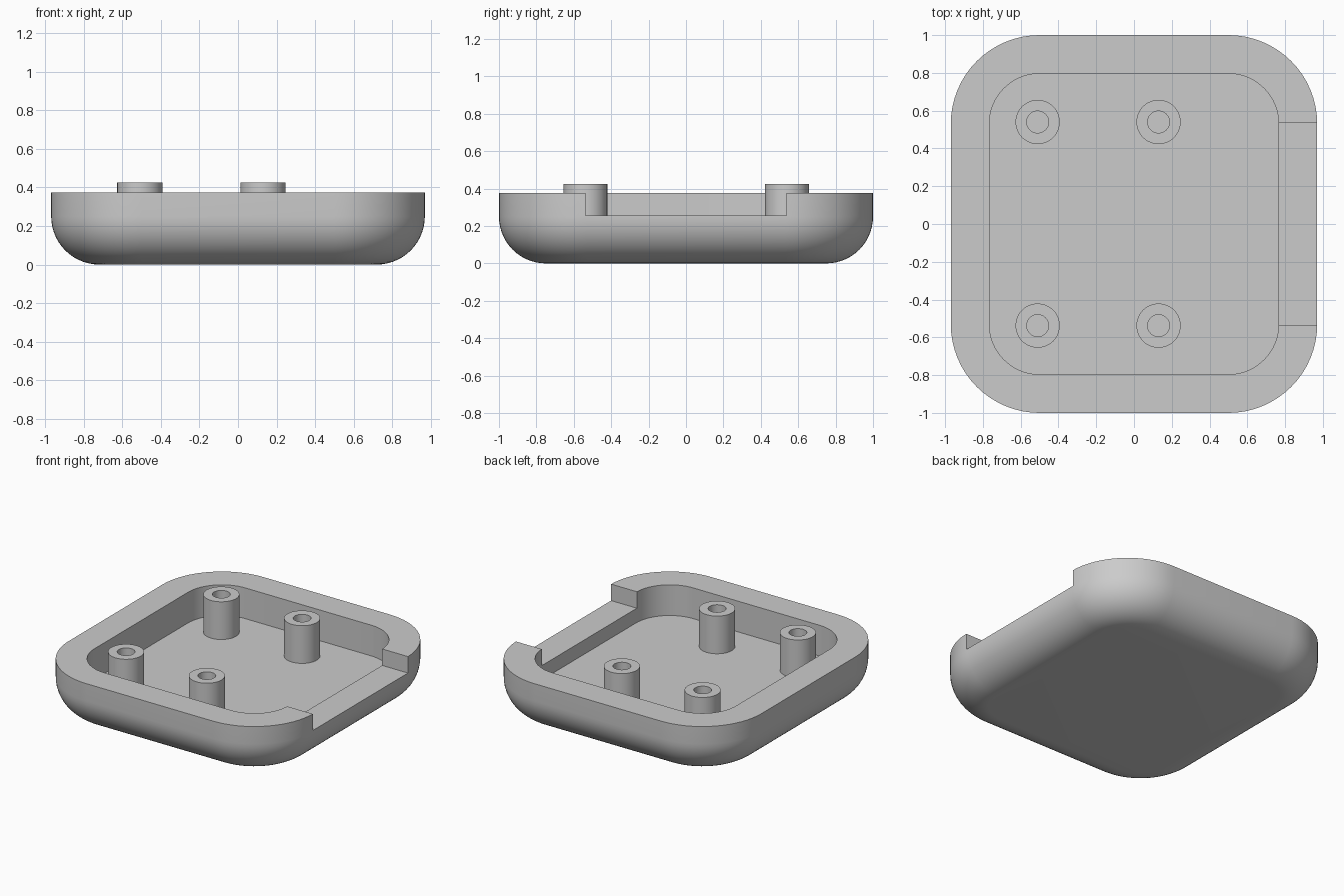
import bpy
import bmesh
from math import cos, sin, pi, radians

cube = bpy.data.objects.get("Cube")
if cube:
    bpy.data.objects.remove(cube, do_unlink=True)

HALF_X, HALF_Y, CORNER = 0.97, 1.0, 0.47
RIM_Z, FLOOR_Z, POST_Z, NOTCH_Z = 0.375, 0.155, 0.425, 0.257
FILLET, WALL = 0.25, 0.204

grey = bpy.data.materials.new("light grey")
grey.use_nodes = True
grey.diffuse_color = (0.6, 0.6, 0.6, 1)
grey.node_tree.nodes["Principled BSDF"].inputs["Base Color"].default_value = (0.6, 0.6, 0.6, 1)


def rounded_ring(inset, z, steps=16):
    """Rounded rectangle outline, moved inwards by inset."""
    r = CORNER - inset
    ring = []
    for k, (sx, sy) in enumerate([(1, 1), (-1, 1), (-1, -1), (1, -1)]):
        for i in range(steps + 1):
            a = (k + i / steps) * pi / 2
            ring.append((sx * (HALF_X - CORNER) + r * cos(a),
                         sy * (HALF_Y - CORNER) + r * sin(a), z))
    return ring


def circle(x, y, r, z, sides=48):
    return [(x + r * cos(2 * pi * i / sides), y + r * sin(2 * pi * i / sides), z)
            for i in range(sides)]


def loft(name, rings):
    """Skin a stack of rings and cap both ends."""
    bm = bmesh.new()
    loops = [[bm.verts.new(p) for p in ring] for ring in rings]
    for a, b in zip(loops, loops[1:]):
        for i in range(len(a)):
            j = (i + 1) % len(a)
            bm.faces.new((a[i], a[j], b[j], b[i]))
    bm.faces.new(loops[0][::-1])
    bm.faces.new(loops[-1])
    bmesh.ops.recalc_face_normals(bm, faces=bm.faces)
    mesh = bpy.data.meshes.new(name)
    bm.to_mesh(mesh)
    bm.free()
    obj = bpy.data.objects.new(name, mesh)
    bpy.context.collection.objects.link(obj)
    mesh.materials.append(grey)
    return obj


def select_only(obj):
    bpy.ops.object.select_all(action='DESELECT')
    obj.select_set(True)
    bpy.context.view_layer.objects.active = obj


# Tray: filleted underside, outer wall, flat rim, inner wall and floor
steps = 14
rings = []
for i in range(steps + 1):
    a = i / steps * pi / 2
    rings.append(rounded_ring(FILLET * (1 - sin(a)), FILLET * (1 - cos(a))))
rings += [rounded_ring(0, RIM_Z), rounded_ring(WALL, RIM_Z), rounded_ring(WALL, FLOOR_Z)]
tray = loft("tray", rings)

# Notch through the wall on the left side
bpy.ops.mesh.primitive_cube_add(size=1, location=(0.9, 0, NOTCH_Z + 0.2))
cutter = bpy.context.object
cutter.name = "notch_cutter"
cutter.scale = (0.4, 1.076, 0.4)
cutter.hide_render = True
cutter.data.materials.append(grey)
cut = tray.modifiers.new("notch", 'BOOLEAN')
cut.operation = 'DIFFERENCE'
cut.solver = 'EXACT'
cut.object = cutter
select_only(tray)
bpy.ops.object.modifier_apply(modifier=cut.name)
bpy.data.objects.remove(cutter, do_unlink=True)

# Four hollow mounting posts standing on the floor
parts = [tray]
for x, side in ((-0.51, "right"), (0.13, "left")):
    for y, end in ((-0.538, "front"), (0.54, "back")):
        parts.append(loft(f"post_{end}_{side}", [
            circle(x, y, 0.117, FLOOR_Z - 0.01), circle(x, y, 0.117, POST_Z),
            circle(x, y, 0.058, POST_Z), circle(x, y, 0.058, FLOOR_Z + 0.005)]))

for part in parts:
    select_only(part)
    bpy.ops.object.shade_smooth_by_angle(angle=radians(30))
